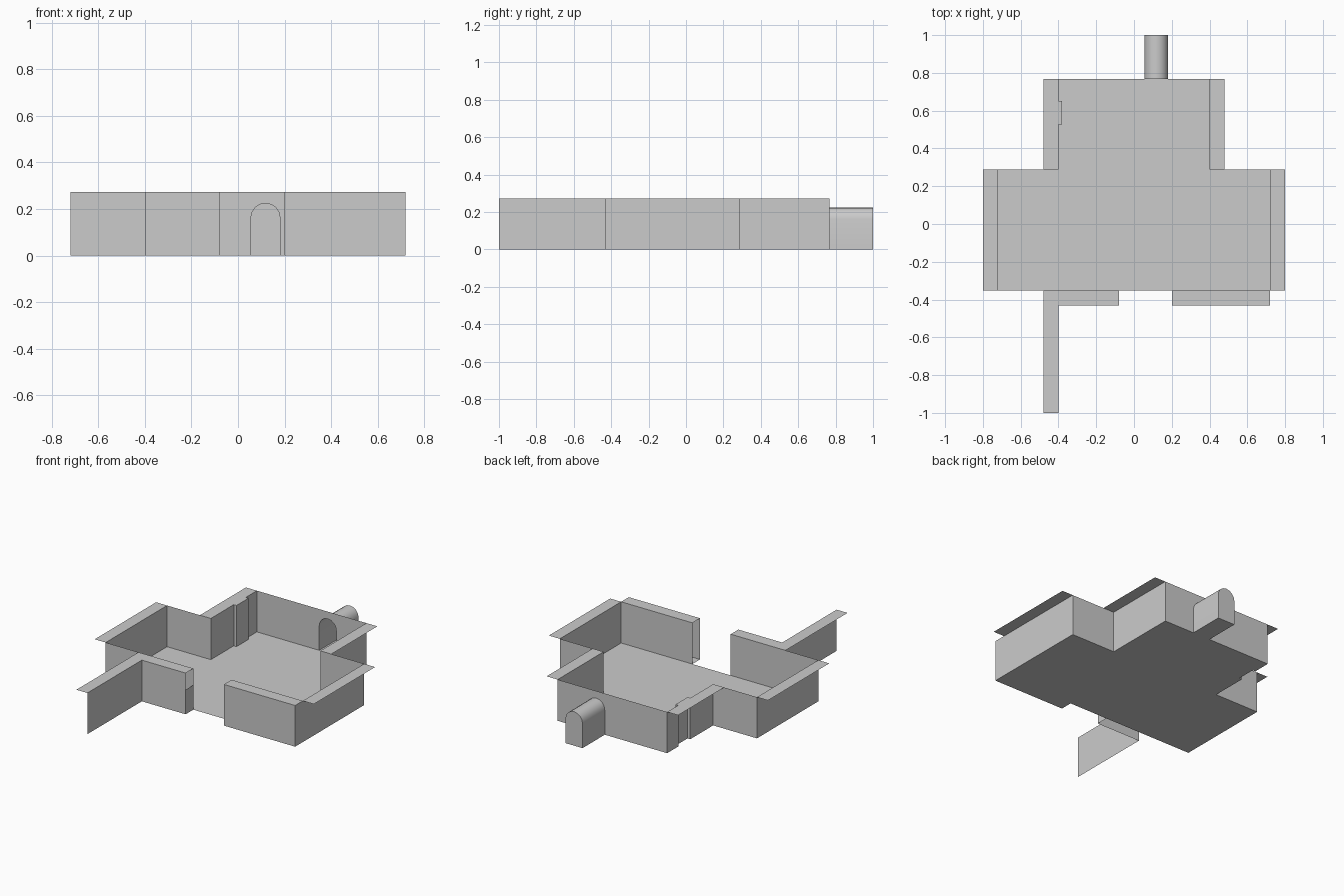
import bpy, math

if "Cube" in bpy.data.objects:
    bpy.data.objects.remove(bpy.data.objects["Cube"])

H = 0.272                                    # wall height
XW, XB = 0.72, 0.40                          # half widths: main room, back bay
T = 0.08                                     # wall thickness
YF, YS, YB = -0.352, 0.288, 0.768            # inner front, step, back
YO = YF - T                                  # outer front
DL, DR = -0.08, 0.20                         # doorway edges
AX, AR, SPRING = 0.118, 0.0625, 0.162        # arch centre, radius, spring height


def mesh(name, faces):
    """Build one object from a list of point loops, welding shared corners."""
    verts, index, polys = [], {}, []
    for loop in faces:
        poly = []
        for p in loop:
            key = tuple(round(c, 5) for c in p)
            if key not in index:
                index[key] = len(verts)
                verts.append(key)
            poly.append(index[key])
        polys.append(poly)
    me = bpy.data.meshes.new(name)
    me.from_pydata(verts, [], polys)
    me.update()
    ob = bpy.data.objects.new(name, me)
    bpy.context.collection.objects.link(ob)
    return ob


def wall(path, top=H):
    """Upright quads along a plan path."""
    return [[(*a, 0), (*b, 0), (*b, top), (*a, top)] for a, b in zip(path, path[1:])]


def rect(x0, x1, y0, y1, z=H):
    return [(x0, y0, z), (x1, y0, z), (x1, y1, z), (x0, y1, z)]


# Left bay wall with a shallow pilaster
bay_left = [(-XB, YS), (-XB, 0.527), (-XB + 0.02, 0.527),
            (-XB + 0.02, 0.652), (-XB, 0.652), (-XB, YB)]

# Floor, including the strip under the right front wall
outline = [(DL, YF), (DR, YF), (DR, YO), (XW, YO), (XW, YS), (XB, YS), (XB, YB)]
outline += bay_left[::-1] + [(-XW, YS), (-XW, YF)]
mesh("floor", [[(x, y, 0) for x, y in outline]])

# Side walls of the room and bay
mesh("left_walls", wall([(DL, YF), (-XW, YF), (-XW, YS)] + bay_left))
mesh("right_walls", wall([(XB, YB), (XB, YS), (XW, YS), (XW, YF), (DR, YF)]))

# Arch profile, from left foot to right foot
arch = [(AX - AR, 0)]
arch += [(AX - AR * math.cos(math.pi * i / 8), SPRING + AR * math.sin(math.pi * i / 8))
         for i in range(9)]
arch += [(AX + AR, 0)]

# Back wall with the arched opening
back = [(-XB, 0)] + arch + [(XB, 0), (XB, H), (-XB, H)]
mesh("back_wall", [[(x, YB, z) for x, z in back]])

# Arched niche behind the opening: shell, floor and end
shell = [[(a[0], YB, a[1]), (b[0], YB, b[1]), (b[0], 1, b[1]), (a[0], 1, a[1])]
         for a, b in zip(arch, arch[1:] + arch[:1])]
niche = mesh("arched_niche", shell + [[(x, 1, z) for x, z in arch]])
bpy.context.view_layer.objects.active = niche
niche.select_set(True)
bpy.ops.object.shade_smooth_by_angle(angle=math.radians(30))

# Outer front faces, passage wall and the low door jamb
mesh("right_front_face", wall([(DR, YO), (XW, YO), (XW, YF)]))
mesh("passage_wall", wall([(-XB, -1), (-XB, YO), (DL, YO)]))
mesh("door_jamb", wall([(DL, YO), (DL, YF)], SPRING))

# Flat wall tops
mesh("side_tops", [rect(s * XW, s * (XW + T), YF, YS) for s in (-1, 1)])
mesh("right_bay_top", [rect(XB, XB + T, YS, YB)])
mesh("left_bay_top", [[(-XB - T, YB, H), (-XB - T, YS, H)] + [(x, y, H) for x, y in bay_left]])
mesh("front_tops", [rect(DR, XW, YO, YF), rect(-XB, DL, YO, YF)])
mesh("passage_top", [rect(-XB - T, -XB, -1, YF)])
